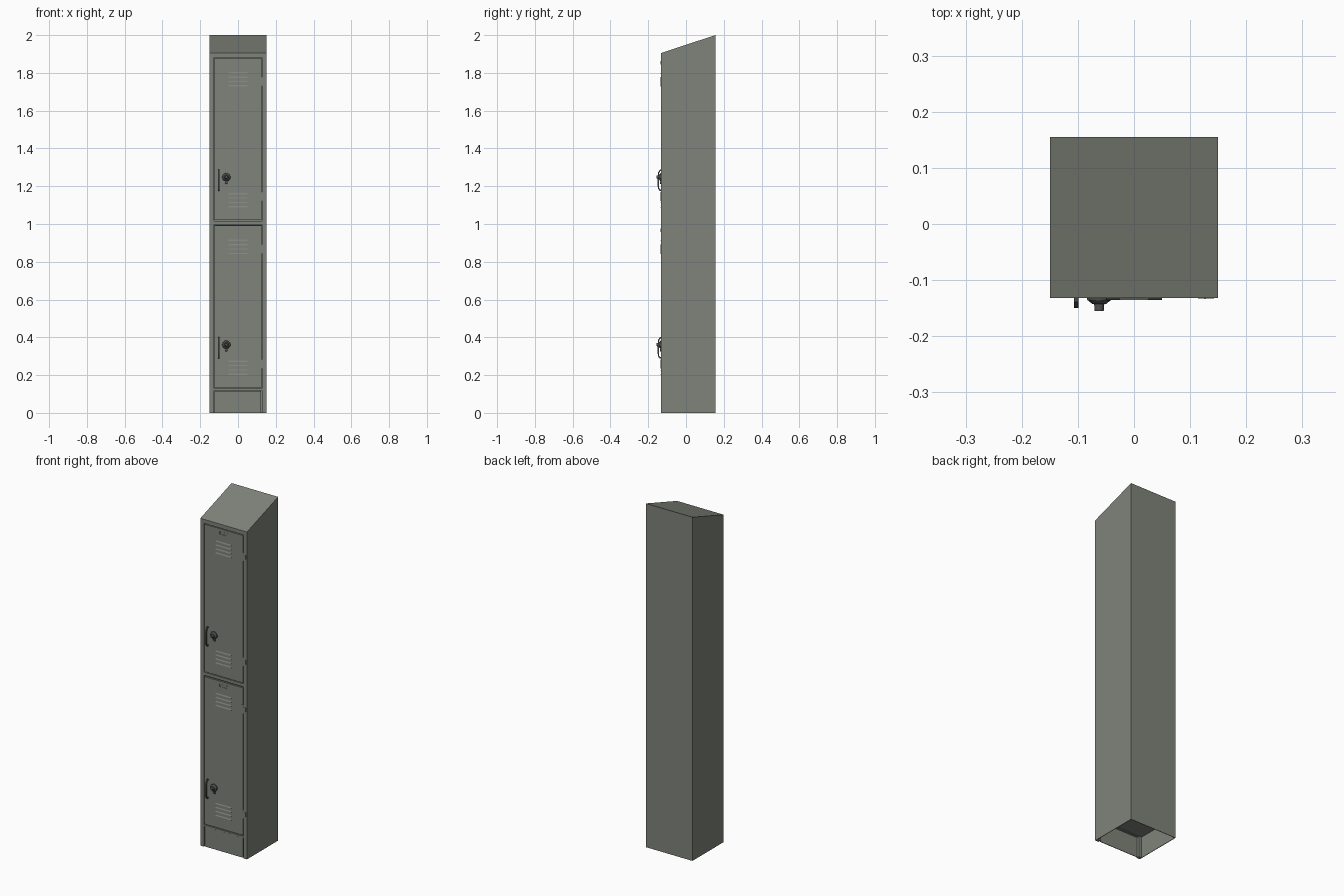
import bpy, bmesh, math
from mathutils import Matrix

if "Cube" in bpy.data.objects:
    bpy.data.objects.remove(bpy.data.objects["Cube"])


def material(name, rgb):
    m = bpy.data.materials.new(name)
    m.diffuse_color = (*rgb, 1)
    m.use_nodes = True
    m.node_tree.nodes["Principled BSDF"].inputs["Base Color"].default_value = m.diffuse_color
    return m


PAINT = material("grey green paint", (0.215, 0.228, 0.196))
METAL = material("dark metal", (0.085, 0.09, 0.085))


def finish(name, bm, mat, smooth=False):
    bmesh.ops.recalc_face_normals(bm, faces=bm.faces)
    me = bpy.data.meshes.new(name)
    bm.to_mesh(me)
    bm.free()
    me.materials.append(mat)
    ob = bpy.data.objects.new(name, me)
    bpy.context.collection.objects.link(ob)
    if smooth:
        bpy.ops.object.select_all(action='DESELECT')
        ob.select_set(True)
        bpy.context.view_layer.objects.active = ob
        bpy.ops.object.shade_smooth_by_angle()
    return ob


def prism(name, profile, x0, x1, mat=PAINT, smooth=False):
    """Extrude a (y, z) outline from x0 to x1."""
    bm = bmesh.new()
    face = bm.faces.new([bm.verts.new((x0, y, z)) for y, z in profile])
    out = bmesh.ops.extrude_face_region(bm, geom=[face])
    moved = [v for v in out["geom"] if isinstance(v, bmesh.types.BMVert)]
    bmesh.ops.translate(bm, verts=moved, vec=(x1 - x0, 0, 0))
    return finish(name, bm, mat, smooth)


def box(name, x0, x1, y0, y1, z0, z1, mat=PAINT):
    return prism(name, [(y0, z0), (y1, z0), (y1, z1), (y0, z1)], x0, x1, mat)


def cone(name, x, z, y_back, y_front, r_back, r_front, mat=METAL, sides=24):
    """Round part whose axis points out of the front."""
    bm = bmesh.new()
    mtx = (Matrix.Translation((x, (y_back + y_front) / 2, z))
           @ Matrix.Rotation(math.pi / 2, 4, 'X'))
    bmesh.ops.create_cone(bm, cap_ends=True, segments=sides, radius1=r_back,
                          radius2=r_front, depth=y_back - y_front, matrix=mtx)
    return finish(name, bm, mat, True)


F, B, W, T = -0.132, 0.155, 0.15, 0.003     # front, back, half width, sheet
ZF, ZB = 1.905, 2.0                         # roof height front and back

# sheet shell, open underneath
side = [(F, 0), (B, 0), (B, ZB), (F, ZF)]
prism("left_side", side, -W, -W + T)
prism("right_side", side, W - T, W)
box("back_panel", -W + T, W - T, B - T, B, 0, ZB - T)
prism("sloping_roof", [(F, ZF - T), (B, ZB - T), (B, ZB), (F, ZF)], -W + T, W - T)

# front frame
for s, n in ((-1, "left"), (1, "right")):
    xs = sorted((s * 0.128, s * (W - T)))
    box(n + "_stile", *xs, F, F + 0.018, 0, ZF - T)
for n, z0, z1 in (("top", 1.882, ZF - T), ("middle", 0.998, 1.016),
                  ("bottom", 0.119, 0.128)):
    box(n + "_rail", -0.128, 0.128, F, F + 0.018, z0, z1)

# shelves and recessed kick plate
for n, z in (("bottom_shelf", 0.122), ("middle_shelf", 1.006)):
    box(n, -W + T, W - T, F + 0.018, B - T, z, z + T)
box("kick_plate", -0.124, 0.122, F + 0.005, F + 0.008, 0, 0.116)

for tag, dz in (("upper", 0.0), ("lower", -0.887)):
    # door with a stop lip behind the gap
    box(tag + "_door", -0.124, 0.124, F, F + 0.008, 1.020 + dz, 1.878 + dz)
    box(tag + "_door_stop", -0.1285, 0.1285, F + 0.010, F + 0.013,
        1.0155 + dz, 1.8825 + dz)

    # louvres, tilted to face up and out
    for base in (1.088, 1.728):
        for i in range(4):
            z = base + dz + i * 0.023
            prism(tag + "_louvre", [(F + 0.001, z), (F - 0.003, z),
                                    (F + 0.001, z + 0.009)], -0.05, 0.05)

    # label holder: shallow tray with raised rims
    z = 1.845 + dz
    box(tag + "_label_plate", -0.026, 0.026, F - 0.001, F + 0.001, z, z + 0.017)
    box(tag + "_label_bottom_rim", -0.026, 0.026, F - 0.003, F, z, z + 0.003)
    for x in (-0.026, 0.023):
        box(tag + "_label_side_rim", x, x + 0.003, F - 0.003, F, z, z + 0.017)

    # hinges
    for zc in (1.755 + dz, 1.145 + dz):
        box(tag + "_hinge_leaf", 0.114, 0.126, F - 0.001, F + 0.001,
            zc - 0.024, zc + 0.024)
        box(tag + "_hinge_knuckle", 0.1245, 0.1285, F - 0.002, F + 0.004,
            zc - 0.024, zc + 0.024)
        box(tag + "_hinge_tab", 0.1285, 0.143, F - 0.001, F + 0.001,
            zc - 0.012, zc + 0.012)

    # bent pull handle
    z = 1.232 + dz
    outer = [(F, 0.057), (F - 0.007, 0.055), (F - 0.015, 0.043), (F - 0.018, 0.022),
             (F - 0.018, -0.032), (F - 0.015, -0.047), (F - 0.008, -0.056), (F, -0.057)]
    inner = [(F, -0.049), (F - 0.006, -0.048), (F - 0.010, -0.042), (F - 0.012, -0.030),
             (F - 0.012, 0.020), (F - 0.010, 0.037), (F - 0.005, 0.047), (F, 0.049)]
    prism(tag + "_handle", [(y, z + h) for y, h in outer + inner],
          -0.107, -0.099, METAL, True)

    # dial lock with knob, pointer and key cylinder
    x, z = -0.062, 1.248 + dz
    cone(tag + "_lock_base", x, z, F, F - 0.004, 0.022, 0.021)
    cone(tag + "_lock_dial", x, z, F - 0.004, F - 0.011, 0.020, 0.012)
    cone(tag + "_lock_knob", x, z, F - 0.011, F - 0.023, 0.009, 0.008)
    box(tag + "_lock_tab", x - 0.008, x + 0.008, F - 0.002, F,
        z - 0.034, z - 0.015, METAL)
    cone(tag + "_key_cylinder", x, z - 0.029, F, F - 0.005, 0.007, 0.006, METAL, 16)
